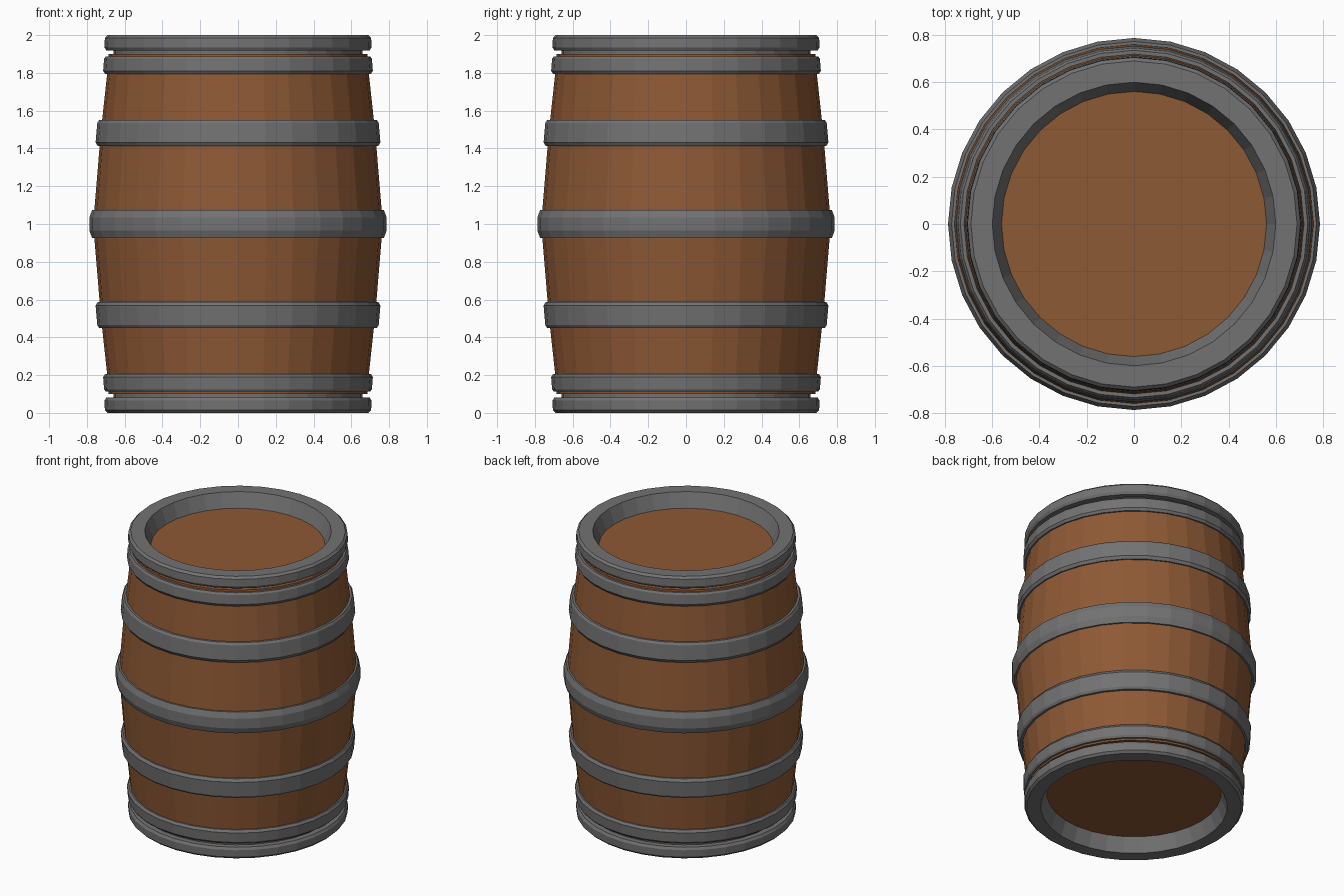
import bpy, bmesh, math

if "Cube" in bpy.data.objects:
    bpy.data.objects.remove(bpy.data.objects["Cube"])

SIDES = 32

wood = bpy.data.materials.new("wood")
wood.diffuse_color = (0.27, 0.10, 0.035, 1)
wood.use_nodes = True
wood.node_tree.nodes["Principled BSDF"].inputs["Base Color"].default_value = wood.diffuse_color
iron = bpy.data.materials.new("iron")
iron.diffuse_color = (0.17, 0.17, 0.17, 1)
iron.use_nodes = True
iron.node_tree.nodes["Principled BSDF"].inputs["Base Color"].default_value = iron.diffuse_color


def lathe(name, profile, mat, closed=True):
    """Revolve (radius, z) points about z; open profiles get end caps."""
    bm = bmesh.new()
    rings = []
    for r, z in profile:
        rings.append([bm.verts.new((r * math.cos(2 * math.pi * i / SIDES),
                                    r * math.sin(2 * math.pi * i / SIDES), z))
                      for i in range(SIDES)])
    pairs = list(zip(rings, rings[1:]))
    if closed:
        pairs.append((rings[-1], rings[0]))
    else:
        bm.faces.new(rings[0])
        bm.faces.new(rings[-1])
    for a, b in pairs:
        for i in range(SIDES):
            j = (i + 1) % SIDES
            bm.faces.new((a[i], a[j], b[j], b[i]))
    bmesh.ops.recalc_face_normals(bm, faces=bm.faces)
    me = bpy.data.meshes.new(name)
    bm.to_mesh(me)
    bm.free()
    me.materials.append(mat)
    ob = bpy.data.objects.new(name, me)
    bpy.context.collection.objects.link(ob)
    return ob


def flip(profile):
    return [(r, 2 - z) for r, z in profile]


# Bulging wooden body, its flat ends forming the recessed heads
upper = [(0.76, 1.08), (0.727, 1.48), (0.69, 1.82), (0.685, 1.90)]
lathe("wooden_body", flip(upper)[::-1] + upper, wood, closed=False)

# Middle hoop
lathe("middle_hoop", [(0.74, 0.925), (0.772, 0.925), (0.787, 0.965), (0.787, 1.035),
                      (0.772, 1.075), (0.74, 1.075)], iron)

# Paired hoops and end rims, mirrored top to bottom
parts = {
    "inner_hoop": [(0.71, 1.412), (0.742, 1.412), (0.754, 1.432), (0.745, 1.535),
                   (0.735, 1.55), (0.70, 1.55)],
    "outer_hoop": [(0.67, 1.793), (0.703, 1.793), (0.714, 1.81), (0.709, 1.875),
                   (0.70, 1.888), (0.66, 1.888)],
    "end_rim": [(0.56, 1.898), (0.66, 1.898), (0.66, 1.918), (0.697, 1.918),
                (0.707, 1.935), (0.705, 1.985), (0.69, 2.0), (0.60, 2.0)],
}
for name, prof in parts.items():
    lathe("upper_" + name, prof, iron)
    lathe("lower_" + name, flip(prof), iron)
